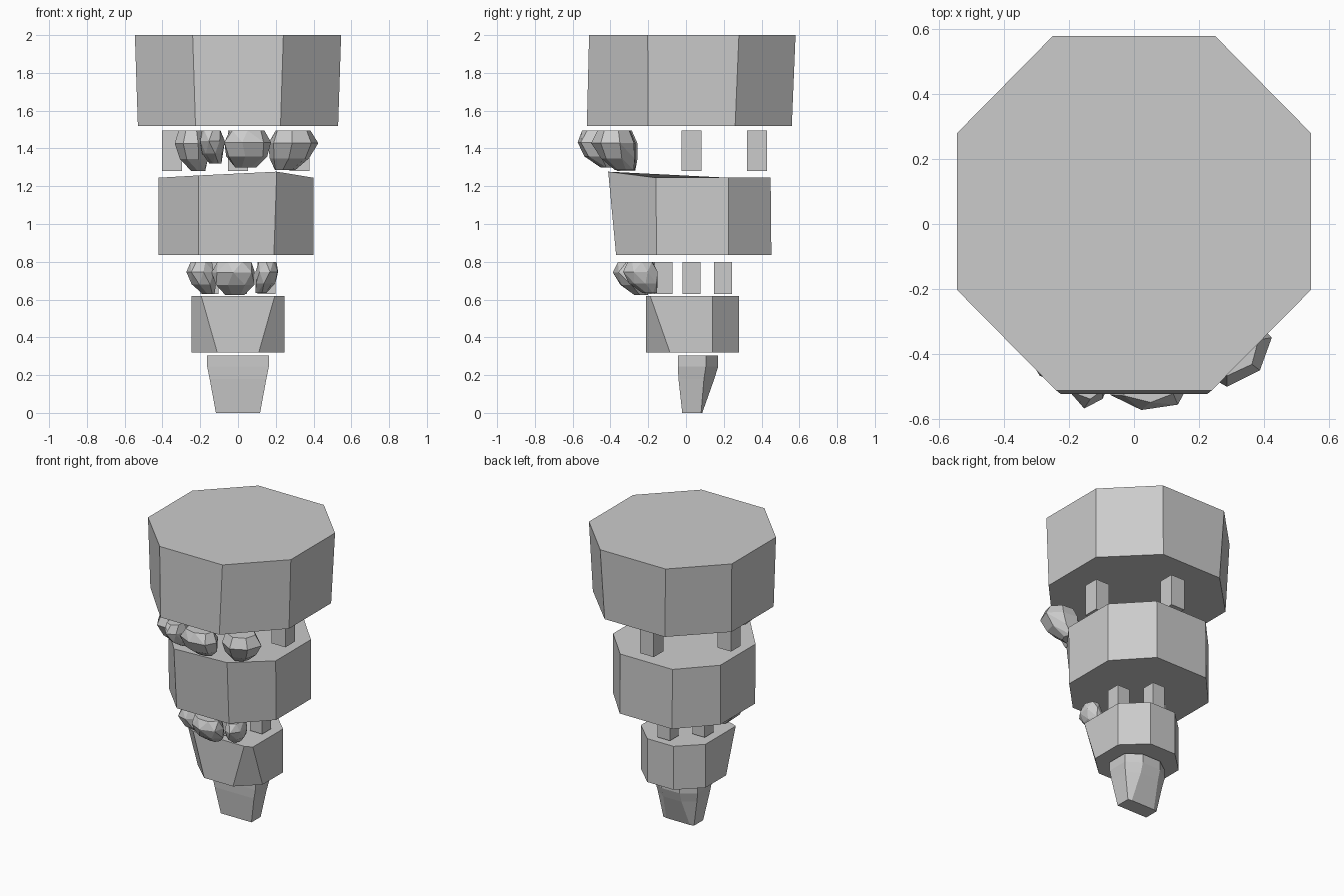
import bpy, bmesh, math, random

if "Cube" in bpy.data.objects:
    bpy.data.objects.remove(bpy.data.objects["Cube"])

random.seed(4)


def make(name, bm):
    bmesh.ops.recalc_face_normals(bm, faces=bm.faces)
    me = bpy.data.meshes.new(name)
    bm.to_mesh(me)
    bm.free()
    ob = bpy.data.objects.new(name, me)
    bpy.context.collection.objects.link(ob)
    return ob


def loft(name, rings):
    """Join rings of equal point count and cap both ends."""
    bm = bmesh.new()
    vs = [[bm.verts.new(p) for p in r] for r in rings]
    n = len(vs[0])
    for a, b in zip(vs, vs[1:]):
        for i in range(n):
            j = (i + 1) % n
            bm.faces.new((a[i], a[j], b[j], b[i]))
    bm.faces.new(vs[0][::-1])
    bm.faces.new(vs[-1])
    return make(name, bm)


def octagon(x, y0, y1, fx, bx, sy0, sy1, z):
    """Half width, front/back y, front/back half edge, side edge span."""
    return [(-fx, y0, z), (fx, y0, z), (x, sy0, z), (x, sy1, z),
            (bx, y1, z), (-bx, y1, z), (-x, sy1, z), (-x, sy0, z)]


# base segment
loft("base_segment", [
    octagon(.53, -.525, .56, .225, .23, -.2, .26, 1.518),
    octagon(.546, -.513, .58, .24, .25, -.203, .28, 2.0)])

# middle segment, its top raised along the front
low = octagon(.41, -.37, .452, .2, .2, -.155, .225, .835)
high = octagon(.41, -.39, .448, .2, .2, -.16, .225, 1.245)
high[0] = (-.2, -.40, 1.257)
high[1] = (.215, -.412, 1.277)
loft("middle_segment", [[(x - .01, y, z) for x, y, z in r] for r in (low, high)])

# lower segment, front face flaring upward
loft("lower_segment", [
    octagon(.247, -.212, .28, .11, .1, -.085, .14, .32),
    octagon(.247, -.212, .28, .195, .1, -.19, .14, .62)])


# tip segment, flat in front and rounded behind
def tip(w, y0, ys, bw, yb, z):
    return [(-w, y0, z), (w, y0, z), (w, ys, z), (bw, yb, z), (-bw, yb, z), (-w, ys, z)]


loft("tip_segment", [
    tip(.117, -.02, .08, .09, .086, 0),
    tip(.15, -.04, .095, .07, .15, .18),
    tip(.163, -.043, .105, .07, .17, .245),
    tip(.163, -.043, .105, .07, .17, .305)])


# square pins linking the segments
def pin(name, x, y, w, z0, z1):
    h = w / 2
    sq = [(x - h, y - h), (x + h, y - h), (x + h, y + h), (x - h, y + h)]
    loft(name, [[(a, b, z) for a, b in sq] for z in (z0, z1)])


for i, (x, y) in enumerate([(-.35, .03), (.325, .03), (0, .375)]):
    pin(f"upper_pin_{i}", x, y, .105, 1.28, 1.495)
for i, (x, y) in enumerate([(-.15, .03), (.15, .03), (0, .195), (0, -.12)]):
    pin(f"lower_pin_{i}", x, y, .095, .63, .8)


# faceted rocks along the front of each joint, leaning outward
def rock(name, x, y, rx, ry, z0, z1, lean):
    d = math.hypot(x, y)
    ux, uy = x / d, y / d
    bm = bmesh.new()
    for t, s, k in ((0, .45, -1), (.3, .85, -.35), (.68, 1, 0), (1, .75, 0)):
        turn = random.uniform(0, .8)
        for i in range(7):
            a = math.tau * i / 7 + turn
            r = s * random.uniform(.92, 1.06)
            bm.verts.new((x + ux * lean * k + rx * r * math.cos(a),
                          y + uy * lean * k + ry * r * math.sin(a),
                          z0 + (z1 - z0) * t))
    res = bmesh.ops.convex_hull(bm, input=bm.verts)
    bmesh.ops.delete(bm, geom=[v for v in bm.verts if not v.link_faces], context='VERTS')
    bmesh.ops.dissolve_limit(bm, angle_limit=math.radians(12),
                             verts=bm.verts, edges=bm.edges)
    make(name, bm)


for i, (x, y, rx, ry, z0) in enumerate([
        (-.25, -.37, .09, .11, 1.28), (-.14, -.475, .07, .09, 1.32),
        (.05, -.485, .13, .09, 1.30), (.29, -.375, .13, .12, 1.285)]):
    rock(f"upper_rock_{i}", x, y, rx, ry, z0, 1.495, .07)
for i, (x, y, rx, ry, z0) in enumerate([
        (-.195, -.23, .075, .09, .63), (-.02, -.3, .12, .085, .625),
        (.155, -.24, .065, .09, .635)]):
    rock(f"lower_rock_{i}", x, y, rx, ry, z0, .8, .06)
